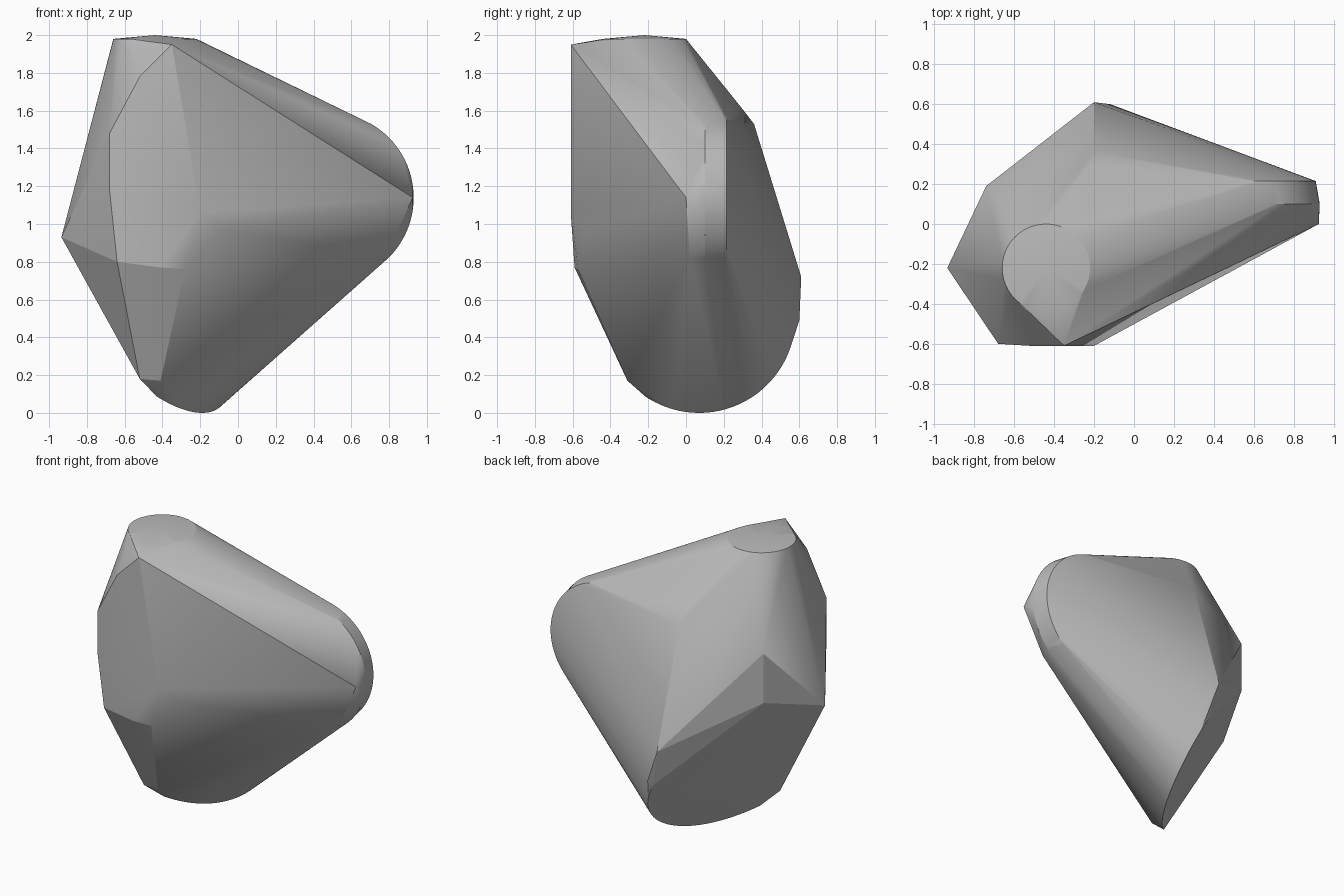
import bpy, bmesh, math
from mathutils import Vector

cube = bpy.data.objects.get("Cube")
if cube:
    bpy.data.objects.remove(cube, do_unlink=True)


def arc(cx, cy, r, start, end, steps):
    """Points of a flat arc, angles in degrees."""
    for i in range(steps + 1):
        a = math.radians(start + (end - start) * i / steps)
        yield cx + r * math.cos(a), cy + r * math.sin(a)


points = []

# Round crown with a shallow dome and a forward point
points += [(x, y, 1.98) for x, y in arc(-.44, -.22, .22, 0, 360, 48)]
points += [(-.44, -.22, 2.0), (-.35, -.61, 1.95)]

# Rounded side nose: a back rim and a wider rim in front of it
points += [(x, .215, z) for x, z in arc(.48, 1.14, .43, -80, 80, 40)]
points += [(x, .1, z) for x, z in arc(.48, 1.14, .45, -45, 60, 28)]
points += [(.925, 0, 1.14), (.78, .02, .82)]

# Rounded keel, lying in the slanted underside plane
for y, z in arc(.07, .51, .51, 236, 354, 36):
    points.append(((-.15 + .416 * y - .4 * z) / .637, y, z))
points += [(-.52, -.31, .18), (-.41, -.31, .17)]

# Front facet corners
points += [(-.52, -.61, 1.78), (-.68, -.6, 1.48), (-.68, -.6, 1.18),
           (-.64, -.585, .8), (-.41, -.59, .77), (-.2, -.61, 1.06),
           (-.08, -.54, .97), (-.28, -.57, .76)]

# Side and back facet corners
points += [(-.935, -.22, .93), (-.74, .19, 1.4), (-.74, .19, 1.05),
           (-.2, .36, 1.53), (-.22, .29, 1.62), (-.2, .61, .72),
           (-.12, .6, .49)]

# Wrap all outlines in one faceted skin
bm = bmesh.new()
for p in points:
    bm.verts.new(Vector(p))
bmesh.ops.remove_doubles(bm, verts=bm.verts, dist=.002)
hull = bmesh.ops.convex_hull(bm, input=bm.verts)
spare = {g for g in hull["geom_interior"] + hull["geom_unused"]
         if isinstance(g, bmesh.types.BMVert)}
bmesh.ops.delete(bm, geom=list(spare), context="VERTS")
bmesh.ops.recalc_face_normals(bm, faces=bm.faces)

mesh = bpy.data.meshes.new("faceted_stone")
bm.to_mesh(mesh)
bm.free()
stone = bpy.data.objects.new("faceted_stone", mesh)
bpy.context.collection.objects.link(stone)

# Plain grey material
grey = bpy.data.materials.new("stone_grey")
grey.use_nodes = True
colour = (.5, .5, .5, 1)
grey.diffuse_color = colour
grey.node_tree.nodes["Principled BSDF"].inputs["Base Color"].default_value = colour
mesh.materials.append(grey)

# Soft curves, crisp facets
bpy.ops.object.select_all(action="DESELECT")
stone.select_set(True)
bpy.context.view_layer.objects.active = stone
bpy.ops.object.shade_smooth_by_angle(angle=math.radians(14))
